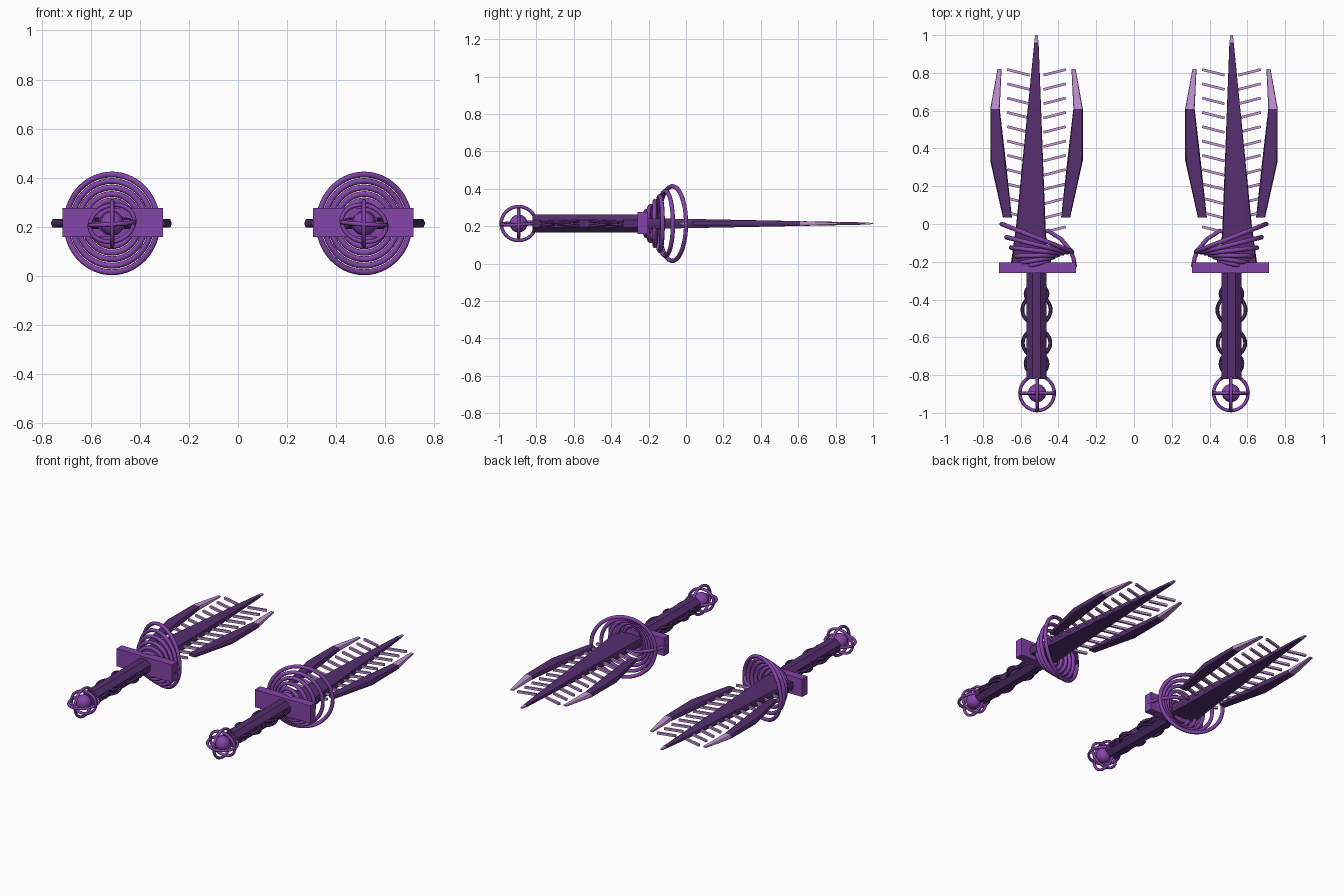
import bpy, bmesh, math
from mathutils import Matrix, Vector

if "Cube" in bpy.data.objects:
    bpy.data.objects.remove(bpy.data.objects["Cube"])

CX, CZ = 0.516, 0.214   # axis of one dagger; the other is mirrored across x = 0


def material(name, rgb):
    m = bpy.data.materials.new(name)
    m.diffuse_color = (*rgb, 1)
    m.use_nodes = True
    m.node_tree.nodes["Principled BSDF"].inputs["Base Color"].default_value = m.diffuse_color
    return m


DARK = material("dark purple", (0.092, 0.027, 0.160))
VIOLET = material("violet", (0.235, 0.058, 0.400))
LILAC = material("pale lilac", (0.56, 0.30, 0.68))


def finish(bm, name, mats, smooth=False):
    """Make an object at the dagger axis, mirrored to form the pair."""
    bmesh.ops.recalc_face_normals(bm, faces=bm.faces)
    bm.transform(Matrix.Translation((CX, 0, CZ)))
    me = bpy.data.meshes.new(name)
    bm.to_mesh(me)
    bm.free()
    for m in mats:
        me.materials.append(m)
    ob = bpy.data.objects.new(name, me)
    bpy.context.collection.objects.link(ob)
    ob.modifiers.new("pair", 'MIRROR').use_mirror_merge = False
    if smooth:
        bpy.context.view_layer.objects.active = ob
        ob.select_set(True)
        bpy.ops.object.shade_smooth_by_angle(angle=math.radians(50))
        ob.select_set(False)
    return ob


def loft(bm, rings, closed=False):
    """Skin a list of equal vertex loops."""
    loops = [[bm.verts.new(p) for p in r] for r in rings]
    n = len(loops[0])
    pairs = list(zip(loops, loops[1:]))
    if closed:
        pairs.append((loops[-1], loops[0]))
    for a, b in pairs:
        for i in range(n):
            j = (i + 1) % n
            bm.faces.new((a[i], a[j], b[j], b[i]))
    if not closed:
        bm.faces.new(loops[0])
        bm.faces.new(loops[-1])


def torus(bm, centre, axis_a, axis_b, tube, seg=40, sides=8):
    """Ring swept around centre; the two half axes may differ."""
    c, a, b = Vector(centre), Vector(axis_a), Vector(axis_b)
    normal = a.cross(b).normalized()
    rings = []
    for i in range(seg):
        t = math.tau * i / seg
        d = a * math.cos(t) + b * math.sin(t)
        out = d.normalized()
        rings.append([c + d + tube * (out * math.cos(s) + normal * math.sin(s))
                      for s in (math.tau * k / sides for k in range(sides))])
    loft(bm, rings, True)


def rod(bm, points, tube, sides=6, turn=0):
    """Bar through points lying in the flat plane of the dagger."""
    pts = [Vector(p) for p in points]
    up = Vector((0, 0, 1))
    rings = []
    for i, p in enumerate(pts):
        d = (pts[min(i + 1, len(pts) - 1)] - pts[max(i - 1, 0)]).normalized()
        side = d.cross(up).normalized()
        rings.append([p + tube * (side * math.cos(s) + up * math.sin(s))
                      for s in (math.tau * (k + turn) / sides for k in range(sides))])
    loft(bm, rings)


def blade(name, sections, tip_y, edge):
    """Flat blade from (y, left, right, half thickness); pale beyond tip_y."""
    bm = bmesh.new()
    rings = []
    for y, l, r, h in sections:
        e = edge * (r - l)
        rings.append([(l, y, -h * .25), (l + e, y, -h), (r - e, y, -h), (r, y, -h * .25),
                      (r, y, h * .25), (r - e, y, h), (l + e, y, h), (l, y, h * .25)])
    loft(bm, rings)
    for f in bm.faces:
        f.material_index = int(f.calc_center_median().y > tip_y)
    finish(bm, name, [DARK, LILAC])


# Central blade, wider on its outer side, with a pale point
blade("main_blade", [(-.205, -.06, .135, .027), (0, -.047, .107, .025),
                     (.96, -.011, .012, .006), (1.0, -.006, .008, .003)], .96, .03)

# Side prongs with pale tips
for s, name in ((1, "outer_prong"), (-1, "inner_prong")):
    prong = [(.034, .13, .178, .010), (.336, .163, .245, .017),
             (.61, .195, .245, .013), (.82, .185, .207, .004)]
    blade(name, [(y, *sorted((s * a, s * b)), h) for y, a, b, h in prong], .61, .07)

# Rows of slanted barbs between blade and prongs
bm = bmesh.new()
for i in range(12):
    y = .818 - .0757 * i
    for s in (1, -1):
        rod(bm, [(s * .037, y - .03, 0), (s * .155, y, 0)], .010, 4, .5)
finish(bm, "barbs", [LILAC])

# Cross guard block
bm = bmesh.new()
bmesh.ops.create_cube(bm, size=1, matrix=Matrix.Translation((-.005, -.232, .003))
                      @ Matrix.Diagonal((.41, .056, .118, 1)))
finish(bm, "guard", [VIOLET])

# Fan of shrinking guard rings, each turned a little further
bm = bmesh.new()
left_right_y = [(0, -.146), (-.07, -.150), (-.125, -.156),
                (-.17, -.164), (-.205, -.176), (-.225, -.195)]
for k, (yo, yi) in enumerate(left_right_y):
    r = .186 - .0245 * k
    p, q = Vector((r - .002, yo, 0)), Vector((-r - .002, yi, 0))
    half = (p - q) / 2
    torus(bm, (p + q) / 2, half, (0, 0, .199 - .0265 * k), .012, 56)
finish(bm, "guard_rings", [VIOLET], True)

# Bent strut joining guard, rings and blade
bm = bmesh.new()
rod(bm, [(-.205, -.23, 0), (-.195, -.18, 0), (-.18, -.14, 0), (-.13, -.08, 0),
         (-.06, -.035, 0), (-.02, -.06, 0)], .011, 8)
finish(bm, "guard_strut", [VIOLET], True)

# Faceted grip
bm = bmesh.new()
loft(bm, [[(.057 * math.cos(t), y, .052 * math.sin(t))
           for t in (math.tau * (k + .5) / 8 for k in range(8))] for y in (-.25, -.82)])
finish(bm, "grip", [DARK])

# Interlaced loops along the grip
bm = bmesh.new()
for k, (y, rx, ry) in enumerate([(-.37, .058, .05), (-.455, .075, .075),
                                 (-.63, .073, .07), (-.74, .058, .06)]):
    for tilt in (.15, -.15):
        torus(bm, (0, y, 0), (rx, 0, tilt * .06 * (-1) ** k), (0, ry, tilt * ry), .010, 28, 6)
finish(bm, "grip_vines", [DARK], True)

# Pommel orb inside three rings
c = (-.003, -.895, 0)
bm = bmesh.new()
bmesh.ops.create_uvsphere(bm, u_segments=24, v_segments=12, radius=.048,
                          matrix=Matrix.Translation(c))
finish(bm, "pommel_orb", [VIOLET], True)
bm = bmesh.new()
torus(bm, c, (0, .093, 0), (0, 0, .091), .009)
torus(bm, c, (.091, 0, -.006), (0, .093, .004), .009)
torus(bm, c, (.088, 0, -.028), (.022, 0, .070), .009)
finish(bm, "pommel_rings", [VIOLET], True)
